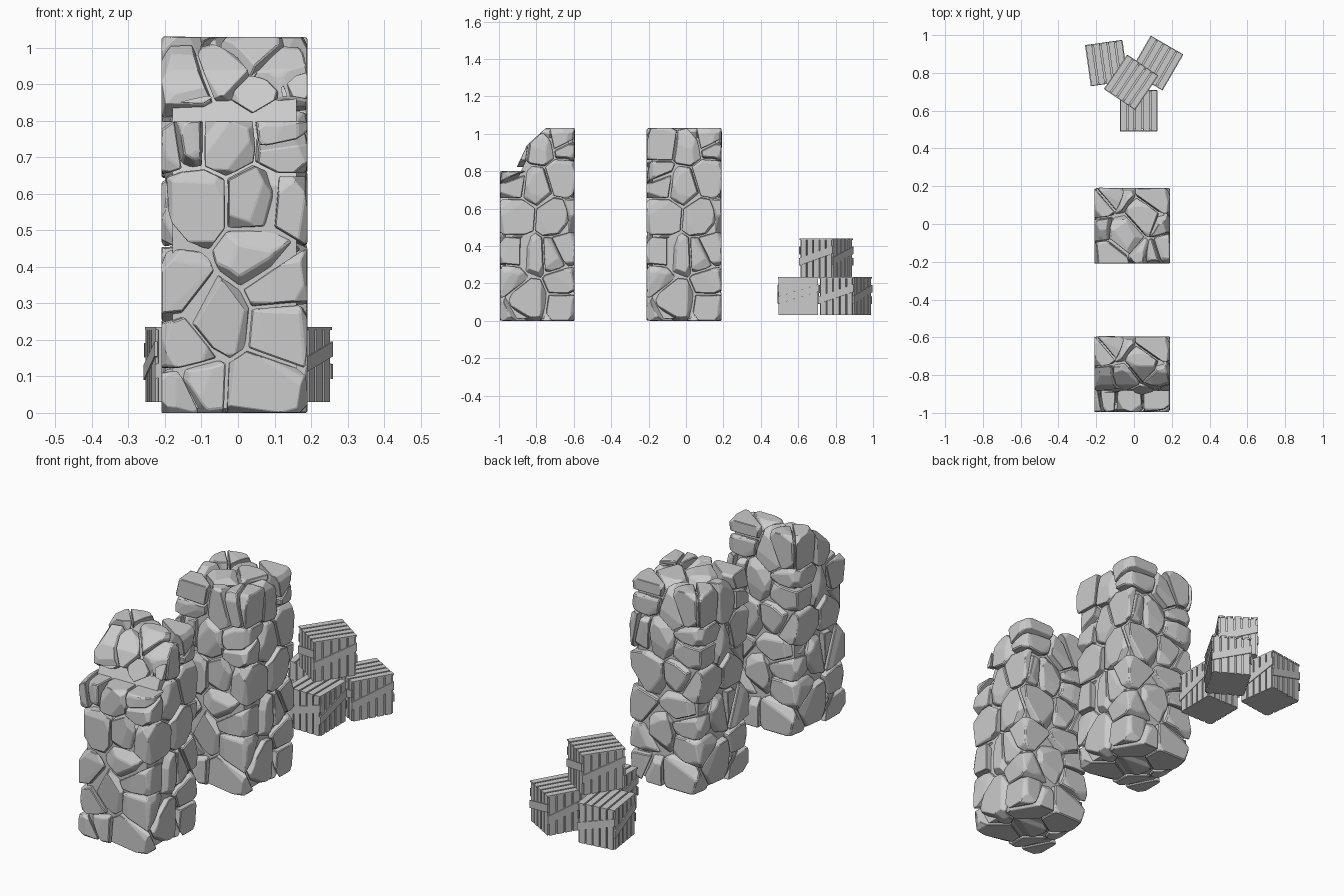
import bpy, bmesh, random
from math import radians
from mathutils import Vector, Matrix

if "Cube" in bpy.data.objects:
    bpy.data.objects.remove(bpy.data.objects["Cube"])


def box(bm, lo, hi, mat=Matrix.Identity(4)):
    lo, hi = Vector(lo), Vector(hi)
    m = mat @ Matrix.Translation((lo + hi) / 2) @ Matrix.Diagonal((*(hi - lo), 1))
    bmesh.ops.create_cube(bm, size=1, matrix=m)


def finish(bm, name, loc=(0, 0, 0), rot=0):
    bmesh.ops.recalc_face_normals(bm, faces=bm.faces[:])
    me = bpy.data.meshes.new(name)
    bm.to_mesh(me)
    bm.free()
    ob = bpy.data.objects.new(name, me)
    ob.location = loc
    ob.rotation_euler.z = radians(rot)
    bpy.context.collection.objects.link(ob)
    return ob


def cut(bm, co, no):
    """Slice a convex solid, keep the inner side and cap it."""
    geom = bm.verts[:] + bm.edges[:] + bm.faces[:]
    res = bmesh.ops.bisect_plane(bm, geom=geom, dist=1e-5, plane_co=co, plane_no=no,
                                 clear_outer=True)
    edges = [e for e in res['geom_cut']
             if isinstance(e, bmesh.types.BMEdge) and e.is_boundary]
    if len(edges) > 2:
        bmesh.ops.holes_fill(bm, edges=edges, sides=0)


HALF, TOP = 0.2, 1.03
# stone centres on the front face (x, z) and the right face (y, z)
FRONT = [(-.12, .07), (.09, .07), (-.04, .27), (.14, .25), (-.17, .36), (.08, .42),
         (-.12, .56), (.08, .58), (-.17, .76), (-.04, .76), (.14, .78),
         (-.12, .93), (.06, .92), (.17, .95)]
RIGHT = [(-.06, .12), (.15, .07), (.16, .19), (-.14, .34), (-.03, .36), (.1, .35),
         (-.12, .56), (.1, .55), (-.14, .74), (.0, .72), (.13, .76),
         (-.15, .93), (.02, .93), (.16, .94)]
TOPS = [(-.04, -.04, .97), (.06, .05, .96), (0, 0, .08)]
# broken shoulder of the front pillar: (point, normal)
SLOPE = [(Vector((0, -.125, .79)), Vector((0, -.15, .07)).normalized()),
         (Vector((0, -.055, .94)), Vector((0, -.09, .1)).normalized())]


def stone_seeds(rng):
    seeds = []
    for side in range(4):
        turn = Matrix.Rotation(radians(90 * side), 3, 'Z')
        for u, z in (RIGHT if side % 2 else FRONT):
            p = turn @ Vector((u, -.14, z))
            seeds.append(p + Vector([rng.uniform(-.015, .015) for _ in range(3)]))
    return seeds + [Vector(t) for t in TOPS]


def pillar(name, loc, broken):
    rng = random.Random(7)
    seeds = stone_seeds(rng)
    out = bpy.data.meshes.new(name)
    total = bmesh.new()
    for s in seeds:
        bm = bmesh.new()
        box(bm, (-HALF, -HALF, 0), (HALF, HALF, TOP))
        # split the pillar halfway to each neighbouring stone
        for o in seeds:
            d = o - s
            if 0 < d.length < .55:
                n = d.normalized()
                cut(bm, (s + o) / 2 - n * .005, n)
        if broken and s.z > .82:
            for co, no in SLOPE:
                if bm.faces:
                    cut(bm, co, no)
        elif broken and s.y < -.05:
            cut(bm, (0, 0, .8), (0, 0, 1))
        # chip the corners into facets, mostly on the outside
        outward = Vector((s.x, s.y, .2 if s.z > .88 else 0)).normalized()
        for _ in range(9):
            d = Vector([rng.gauss(0, 1) for _ in range(3)]).normalized()
            amount = rng.uniform(.80, .93)
            if d.dot(outward) < 0:
                d = -d
            d = (d + outward * .25).normalized()
            if len(bm.verts) < 4:
                continue
            c = sum((v.co for v in bm.verts), Vector()) / len(bm.verts)
            reach = max((v.co - c).dot(d) for v in bm.verts)
            cut(bm, c + d * reach * amount, d)
        if len(bm.verts) < 4:
            bm.free()
            continue
        bmesh.ops.remove_doubles(bm, verts=bm.verts[:], dist=.006)
        bmesh.ops.bevel(bm, geom=bm.edges[:], offset=.005, segments=1, profile=.5,
                        affect='EDGES', clamp_overlap=True)
        bm.to_mesh(out)
        bm.free()
        total.from_mesh(out)
    bpy.data.meshes.remove(out)
    finish(total, name + "_stones", loc)

    # mortar core behind the joints
    bm = bmesh.new()
    r = HALF - .03
    box(bm, (-r, -r, .012), (r, r, TOP - .05))
    if broken:
        for co, no in SLOPE:
            cut(bm, co - no * .03, no)
    finish(bm, name + "_core", loc)


pillar("rear_pillar", (-.01, -.01, 0), False)
pillar("broken_front_pillar", (-.01, -.795, 0), True)


def crate(name, loc, rot):
    w, d, h, t = .2, .22, .205, .008      # outer size and slat thickness
    bm = bmesh.new()
    ix, iy, iz = w / 2 - 1.5 * t, d / 2 - 1.5 * t, h - t
    box(bm, (-ix, -iy, 0), (ix, iy, iz))
    n = 5
    # lid slats
    p = w / n
    for i in range(n):
        x = -w / 2 + p * (i + .5)
        box(bm, (x - p * .4, -d / 2 + .002, iz), (x + p * .4, d / 2 - .002, h))
    # side slats and one slanted brace per side
    for k in range(4):
        turn = Matrix.Rotation(radians(90 * k), 4, 'Z')
        face, width = (d / 2, w) if k % 2 == 0 else (w / 2, d)
        span = width - 2 * t
        p = span / n
        for i in range(n):
            u = -span / 2 + p * (i + .5)
            box(bm, (u - p * .4, -face + t * .5, 0), (u + p * .4, -face + 1.5 * t, iz), turn)
        old = set(bm.verts)
        a = width / 2 - .002
        box(bm, (-a, -face, h * .55 - .02), (a, -face + t, h * .55 + .02), turn)
        for v in set(bm.verts) - old:
            v.co.z += (turn.inverted() @ v.co).x * .3
    finish(bm, name, loc, rot)


crate("front_crate", (.025, .6, .03), 0)
crate("left_crate", (-.145, .852, .03), 8)
crate("right_crate", (.12, .852, .03), -30)
crate("top_crate", (-.015, .75, .235), -34)
